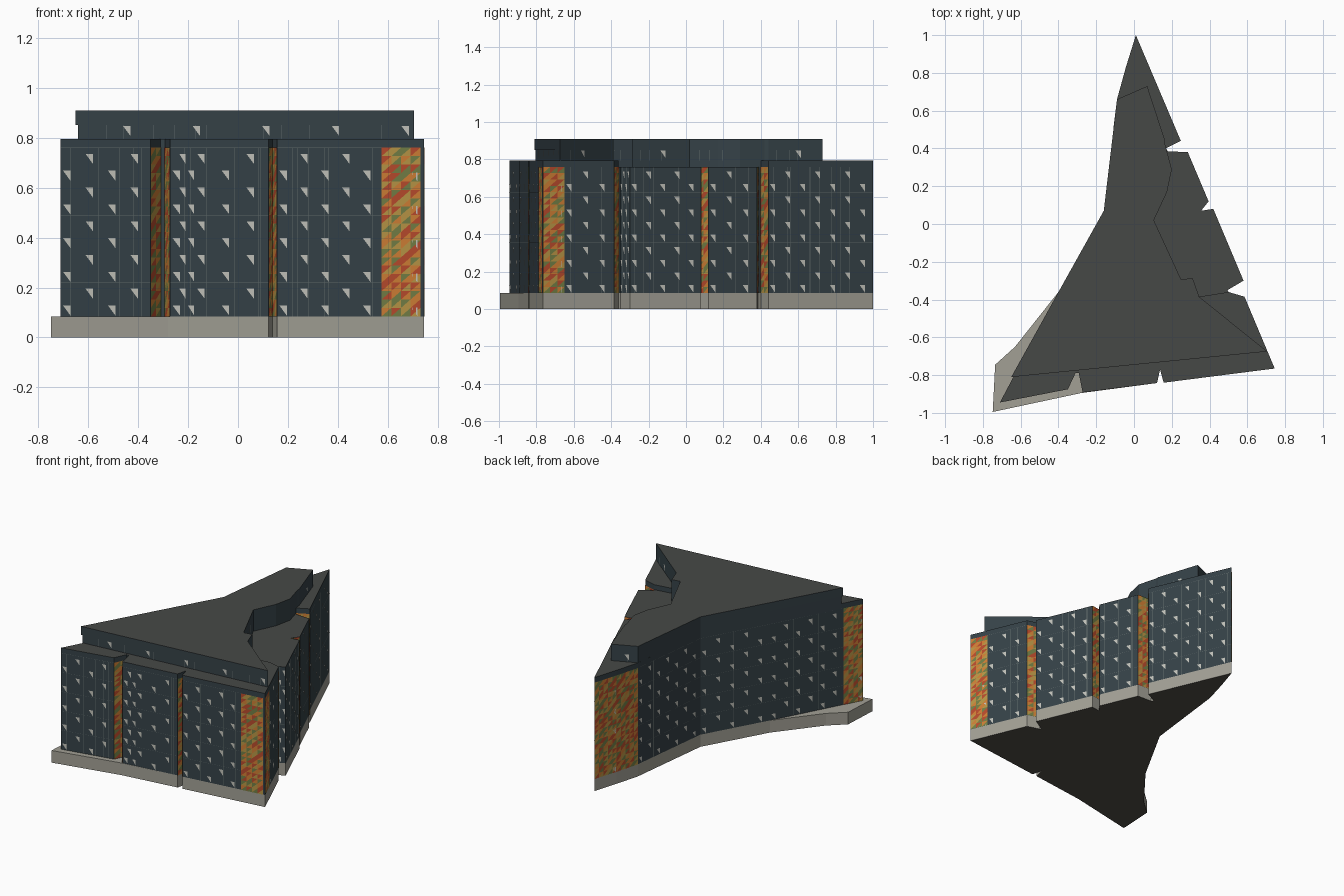
import bpy, bmesh, random
from mathutils import Vector

if "Cube" in bpy.data.objects:
    bpy.data.objects.remove(bpy.data.objects["Cube"])

random.seed(7)


def mat(name, r, g, b):
    m = bpy.data.materials.new(name)
    m.diffuse_color = (r, g, b, 1)
    m.use_nodes = True
    m.node_tree.nodes["Principled BSDF"].inputs["Base Color"].default_value = m.diffuse_color
    return m


SLATE = mat("slate", 0.036, 0.054, 0.064)
ROOF = mat("roof", 0.062, 0.066, 0.062)
STONE = mat("stone", 0.36, 0.35, 0.30)
UNDER = mat("underside", 0.08, 0.073, 0.062)
GLASS = mat("pale_glass", 0.55, 0.55, 0.50)
LINE = mat("joint", 0.12, 0.15, 0.15)
TILES = [mat("red_tile", 0.48, 0.07, 0.025), mat("orange_tile", 0.62, 0.21, 0.035),
         mat("ochre_tile", 0.48, 0.30, 0.06), mat("green_tile", 0.17, 0.21, 0.06)]

Z0, Z1, Z2, Z3, Z4 = 0.085, 0.76, 0.795, 0.85, 0.91
ROWS = 10
ROW = (Z1 - Z0) / ROWS


def prism(name, pts, z0, z1, side, top, bottom):
    """Extrude a plan outline (counter-clockwise) into a flat-faced block."""
    bm = bmesh.new()
    lo = [bm.verts.new((x, y, z0)) for x, y in pts]
    hi = [bm.verts.new((x, y, z1)) for x, y in pts]
    n = len(pts)
    for i in range(n):
        j = (i + 1) % n
        bm.faces.new((lo[i], lo[j], hi[j], hi[i]))
    bm.faces.new(hi).material_index = 1
    bm.faces.new(lo[::-1]).material_index = 2
    finish(name, bm, [side, top, bottom])


def finish(name, bm, mats):
    me = bpy.data.meshes.new(name)
    bm.to_mesh(me)
    bm.free()
    for m in mats:
        me.materials.append(m)
    bpy.context.collection.objects.link(bpy.data.objects.new(name, me))


class Wall:
    """Local drawing frame on a wall from p to q: u along it, z up."""
    def __init__(self, bm, p, q):
        self.bm, self.p = bm, Vector((*p, 0))
        d = Vector((*q, 0)) - self.p
        self.len, self.d = d.length, d.normalized()
        self.n = Vector((self.d.y, -self.d.x, 0))

    def poly(self, uz, index, off):
        vs = [self.bm.verts.new(self.p + self.d * u + self.n * off + Vector((0, 0, z)))
              for u, z in uz]
        self.bm.faces.new(vs).material_index = index

    def rect(self, u0, u1, z0, z1, index, off):
        self.poly([(u0, z0), (u1, z0), (u1, z1), (u0, z1)], index, off)

    def window(self, u, z, w=0.03, h=0.04):
        self.poly([(u, z + h), (u + w, z), (u + w, z + h)], 0, 0.002)


def windows(w, step=0.09):
    """Staggered triangular windows, floor joints and uneven vertical joints."""
    cols = max(1, round(w.len / step))
    step = w.len / cols
    for c in range(cols):
        for r in range(c % 2, ROWS, 2):
            w.window((c + 0.1) * step, Z0 + r * ROW + 0.003, min(0.03, step * 0.7))
        for _ in range(2):
            u = (c + random.uniform(0.2, 0.95)) * step
            w.rect(u, u + 0.0012, Z0, Z1, 1, 0.001)
    for r in range(2, ROWS + 1, 2):
        z = Z0 + r * ROW
        w.rect(0, w.len, z - 0.0012, z, 1, 0.001)


def mosaic(w):
    """Coloured panel: each cell is two triangles of different tiles."""
    cols = max(1, round(w.len / 0.038))
    s, h = w.len / cols, ROW / 2
    for c in range(cols):
        for r in range(ROWS * 2):
            u, z = c * s, Z0 + r * h
            a, b = random.sample(range(4), 2)
            w.poly([(u, z), (u + s, z), (u + s, z + h)], 2 + a, 0.002)
            w.poly([(u, z), (u + s, z + h), (u, z + h)], 2 + b, 0.002)
            if c == cols - 1 and r % 4 == 1 and cols > 2:
                w.window(u, z - h, 0.028, 0.036)


# Shared plan pieces
front = [(-.71, -.945), (-.35, -.875), (-.31, -.79), (-.292, -.79), (-.272, -.892)]
south_east = [(.122, -.842), (.138, -.77), (.157, -.84), (.745, -.765), (.585, -.385), (.50, -.36)]
middle = [(.495, -.35), (.58, -.30), (.42, .08), (.355, .07), (.395, .12), (.285, .38), (.18, .385)]
north = [(.168, .40), (.248, .44), (.01, 1.0), (-.043, .83), (-.09, .66)]
west = [(-.16, .07), (-.40, -.36)]
body = front + south_east + middle + north + west

# Stone plinth, main block, raised roof edges at both ends
prism("plinth", [(-.748, -.995), (-.28, -.895)] + south_east + middle + north + west
      + [(-.63, -.65), (-.735, -.745)], 0, Z0, STONE, STONE, UNDER)
prism("main_block", body, Z0, Z1, SLATE, ROOF, UNDER)
prism("south_roof_edge", front + south_east + [(.345, -.385), (-.40, -.36)],
      Z1, Z2, SLATE, ROOF, ROOF)
prism("north_roof_edge", north + [(-.11, .50), (.13, .42)], Z1, Z2, SLATE, ROOF, ROOF)

# Penthouse: window storey below, plain band above
pent = [(-.64, -.805), (.705, -.675), (.345, -.385), (.31, -.285), (.25, -.295), (.105, .02),
        (.175, .17), (.20, .29), (.165, .42), (.165, .44), (.07, .73)] + north[-1:] + west
prism("penthouse_storey", pent, Z1, Z3, SLATE, ROOF, ROOF)
prism("penthouse_band", [(-.65, -.81)] + pent[1:], Z3, Z4, SLATE, ROOF, ROOF)

# Facade dressing: split the corner walls into plain and mosaic stretches
outline = []
cuts = {(.157, -.84): [(.575, -.787), (.73, -.767)], (.745, -.765): [(.696, -.65)],
        (-.40, -.36): [(-.644, -.82)]}
for p in body:
    outline += [p] + cuts.get(p, [])
mosaic_starts = {(-.35, -.875), (-.292, -.79), (.122, -.842), (.138, -.77), (.575, -.787),
                 (.745, -.765), (.585, -.385), (.355, .07), (.42, .08), (.285, .38), (.168, .40),
                 (.01, 1.0), (-.043, .83), (-.644, -.82)}
dense_starts = {(.495, -.35)}

bm = bmesh.new()
for i, p in enumerate(outline):
    w = Wall(bm, p, outline[(i + 1) % len(outline)])
    if p in mosaic_starts:
        mosaic(w)
    elif p in dense_starts:
        windows(w, 0.027)
    elif w.len > 0.1:
        windows(w)

# Extra cluster of windows beside the front recess
w = Wall(bm, (-.272, -.892), (.122, -.842))
for c in range(1, 3):
    for r in range(c % 2, ROWS, 2):
        w.window(c * 0.035 + 0.002, Z0 + r * ROW + 0.003, 0.025)

# Penthouse windows and joints
for i, p in enumerate(pent[:-3]):
    w = Wall(bm, p, pent[i + 1])
    for k in range(int(w.len / 0.07)):
        u = (k + random.uniform(0.2, 0.9)) * 0.07
        w.rect(u, u + 0.0012, Z2, Z3, 1, 0.001)
    for k in range(int(w.len / 0.28 + 0.4)):
        w.window(0.18 + k * 0.28 if w.len > 0.4 else w.len * 0.5, Z2 + 0.012)
finish("facade_panels", bm, [GLASS, LINE] + TILES)
